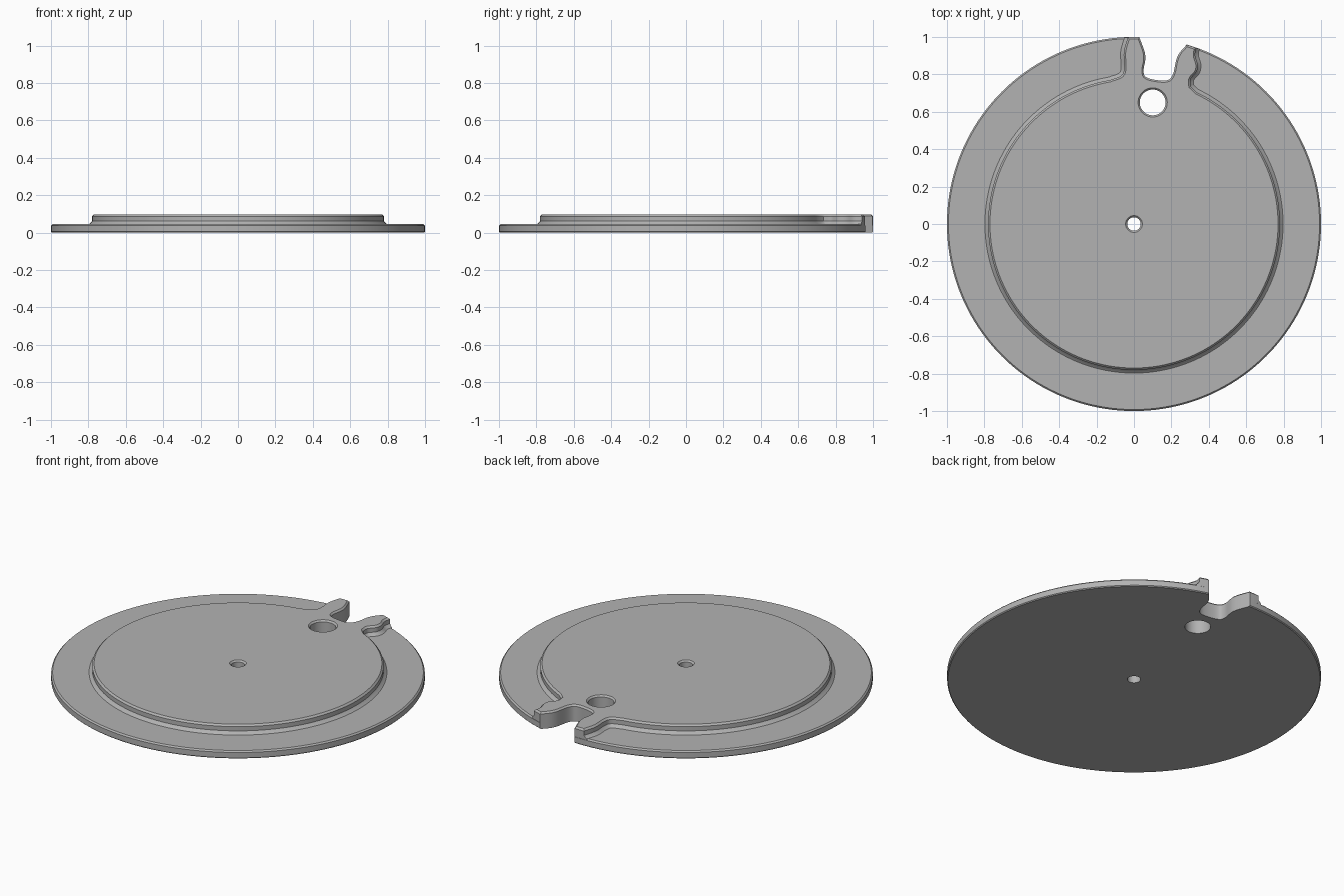
import bpy
import bmesh
import math
from mathutils import Vector

cube = bpy.data.objects.get("Cube")
if cube:
    bpy.data.objects.remove(cube, do_unlink=True)

TOP = 0.097       # top of the raised plate
FLANGE = 0.045    # top of the outer flange

grey = bpy.data.materials.new("plain grey")
grey.use_nodes = True
grey.diffuse_color = (0.45, 0.45, 0.45, 1)
grey.node_tree.nodes["Principled BSDF"].inputs["Base Color"].default_value = (0.45, 0.45, 0.45, 1)


def arc(radius, start, end, count, centre=(0, 0)):
    """Points along an arc, angles in degrees, end left out."""
    points = []
    for i in range(count):
        a = math.radians(start + (end - start) * i / count)
        points.append(Vector((centre[0] + radius * math.cos(a), centre[1] + radius * math.sin(a))))
    return points


def curve(points, steps=5):
    """Smooth open curve through the given points."""
    p = [Vector(q) for q in points]
    p = [p[0] * 2 - p[1]] + p + [p[-1] * 2 - p[-2]]
    result = []
    for a, b, c, d in zip(p, p[1:], p[2:], p[3:]):
        for i in range(steps):
            t = i / steps
            result.append(0.5 * (2 * b + (c - a) * t + (2 * a - 5 * b + 4 * c - d) * t * t
                                 + (3 * b - a - 3 * c + d) * t ** 3))
    return result + [p[-2]]


def offset(outline, distance):
    """Move a counter-clockwise outline outward with mitred corners."""
    result = []
    for i, p in enumerate(outline):
        before = (p - outline[i - 1]).normalized()
        after = (outline[(i + 1) % len(outline)] - p).normalized()
        n1, n2 = Vector((before.y, -before.x)), Vector((after.y, -after.x))
        result.append(p + (n1 + n2) / max(1 + n1.dot(n2), 0.4) * distance)
    return result


def loft(name, outline, section):
    """Closed solid: the outline stacked at (height, outward offset) steps."""
    bm = bmesh.new()
    rings = [[bm.verts.new((p.x, p.y, z)) for p in offset(outline, d)] for z, d in section]
    count = len(outline)
    for low, high in zip(rings, rings[1:]):
        for i in range(count):
            j = (i + 1) % count
            bm.faces.new((low[i], low[j], high[j], high[i]))
    bm.faces.new(rings[0][::-1])
    bm.faces.new(rings[-1])
    mesh = bpy.data.meshes.new(name)
    bm.to_mesh(mesh)
    bm.free()
    mesh.materials.append(grey)
    obj = bpy.data.objects.new(name, mesh)
    bpy.context.collection.objects.link(obj)
    return obj


def combine(target, tool, operation):
    """Apply a boolean and remove the tool object."""
    tool.hide_render = True
    mod = target.modifiers.new(operation.lower(), "BOOLEAN")
    mod.operation = operation
    mod.solver = "EXACT"
    mod.object = tool
    bpy.context.view_layer.objects.active = target
    bpy.ops.object.modifier_apply(modifier=mod.name)
    bpy.data.objects.remove(tool, do_unlink=True)


# Outer flange disc with softened edges
disc = loft("notched_disc", arc(1, 0, 360, 160),
            [(0, -0.005), (0.005, 0), (FLANGE - 0.008, 0), (FLANGE, -0.008)])

# Raised plate: a circle with two tabs that run out to the rim
right_tab = curve([(0.303, 0.735), (0.303, 0.775), (0.335, 0.815), (0.34, 0.855),
                   (0.327, 0.9), (0.335, 0.945), (0.37, 1.06)])
left_tab = curve([(-0.015, 1.06), (-0.032, 1.0), (-0.054, 0.92), (-0.052, 0.84),
                  (-0.066, 0.795), (-0.13, 0.769)])
plate_outline = arc(0.78, 100.5, 427, 140) + right_tab + left_tab
plate = loft("raised_plate", plate_outline,
             [(0.02, 0.017), (FLANGE, 0.017), (0.052, 0.008), (0.062, 0),
              (TOP - 0.01, 0), (TOP, -0.01)])

# Trim the tab ends to the rim with a small chamfer
rim = loft("rim_trim", arc(0.999, 0, 360, 160),
           [(-0.1, 0), (TOP - 0.01, 0), (TOP + 0.02, -0.03)])
combine(plate, rim, "INTERSECT")
combine(disc, plate, "UNION")

# Notch and round holes, all flared at the top for chamfered edges
notch = curve([(-0.01, 1.1), (0.03, 0.995), (0.061, 0.9), (0.051, 0.815), (0.075, 0.78),
               (0.17, 0.767), (0.208, 0.8), (0.232, 0.895), (0.283, 0.96), (0.37, 1.05)])
for name, outline in (("notch_cutter", notch),
                      ("centre_hole_cutter", arc(0.036, 0, 360, 32)),
                      ("offset_hole_cutter", arc(0.069, 0, 360, 48, (0.1, 0.65)))):
    cutter = loft(name, outline, [(-0.1, 0), (TOP - 0.009, 0), (TOP + 0.011, 0.02)])
    combine(disc, cutter, "DIFFERENCE")

# Smooth shading with crisp edges
bpy.ops.object.select_all(action="DESELECT")
disc.select_set(True)
bpy.context.view_layer.objects.active = disc
bpy.ops.object.shade_smooth_by_angle(angle=math.radians(30))
